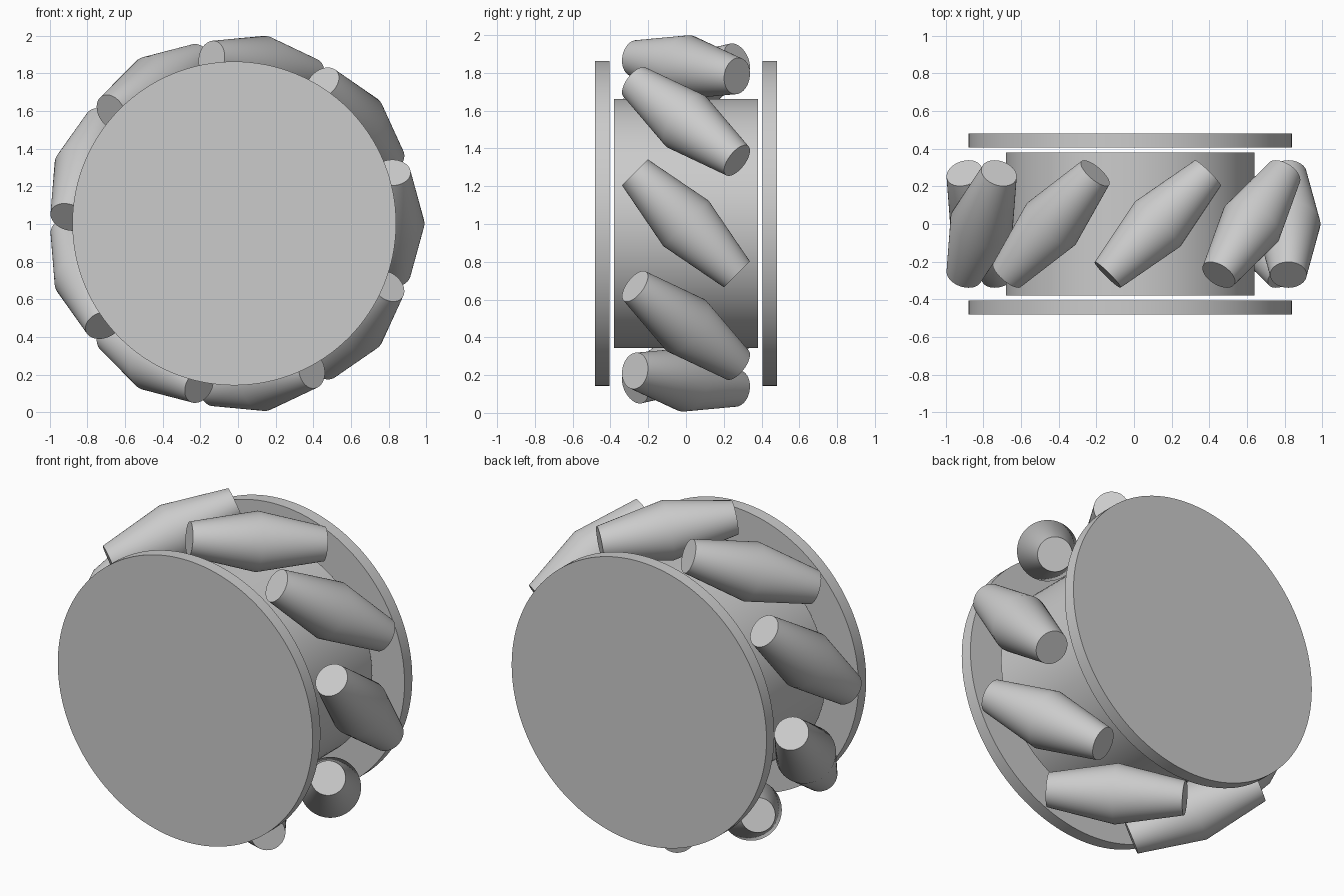
import bpy
import math
from mathutils import Matrix, Vector

cube = bpy.data.objects.get("Cube")
if cube:
    bpy.data.objects.remove(cube, do_unlink=True)

CENTRE = Vector((-0.02, 0, 1.003))
SEGMENTS = 64
ROLLERS = 9

grey = bpy.data.materials.new("light grey")
grey.use_nodes = True
grey.diffuse_color = (0.6, 0.6, 0.6, 1)
grey.node_tree.nodes["Principled BSDF"].inputs["Base Color"].default_value = (0.6, 0.6, 0.6, 1)


def lathe(name, profile, location, axis, segments=SEGMENTS):
    """Closed solid turned from (radius, height) points about the given axis."""
    verts, faces = [], []
    for radius, height in profile:
        for i in range(segments):
            a = math.tau * i / segments
            verts.append((radius * math.cos(a), radius * math.sin(a), height))
    for ring in range(len(profile) - 1):
        low, high = ring * segments, (ring + 1) * segments
        for i in range(segments):
            j = (i + 1) % segments
            faces.append((low + i, low + j, high + j, high + i))
    faces.append(tuple(reversed(range(segments))))
    faces.append(tuple(range(len(verts) - segments, len(verts))))
    mesh = bpy.data.meshes.new(name)
    mesh.from_pydata(verts, [], faces)
    mesh.materials.append(grey)
    obj = bpy.data.objects.new(name, mesh)
    bpy.context.collection.objects.link(obj)
    turn = Vector((0, 0, 1)).rotation_difference(axis).to_matrix().to_4x4()
    obj.matrix_world = Matrix.Translation(location) @ turn
    bpy.ops.object.select_all(action="DESELECT")
    obj.select_set(True)
    bpy.context.view_layer.objects.active = obj
    bpy.ops.object.shade_smooth_by_angle(angle=math.radians(30))
    return obj


AXLE = Vector((0, 1, 0))

# Hub drum and the two side plates
lathe("hub", [(0.66, -0.38), (0.66, 0.38)], CENTRE, AXLE, 96)
for name, side in (("front_plate", -1), ("back_plate", 1)):
    lathe(name, [(0.86, -0.0375), (0.86, 0.0375)], CENTRE + AXLE * side * 0.443, AXLE, 128)

# Barrel rollers set at 45 degrees around the rim
for k in range(ROLLERS):
    a = math.tau * k / ROLLERS
    outward = Vector((math.cos(a), 0, math.sin(a)))
    tangent = Vector((-math.sin(a), 0, math.cos(a)))
    lathe(f"roller_{k + 1}", [(0.097, -0.382), (0.17, 0), (0.097, 0.382)],
          CENTRE + outward * 0.84, (tangent - AXLE).normalized())
